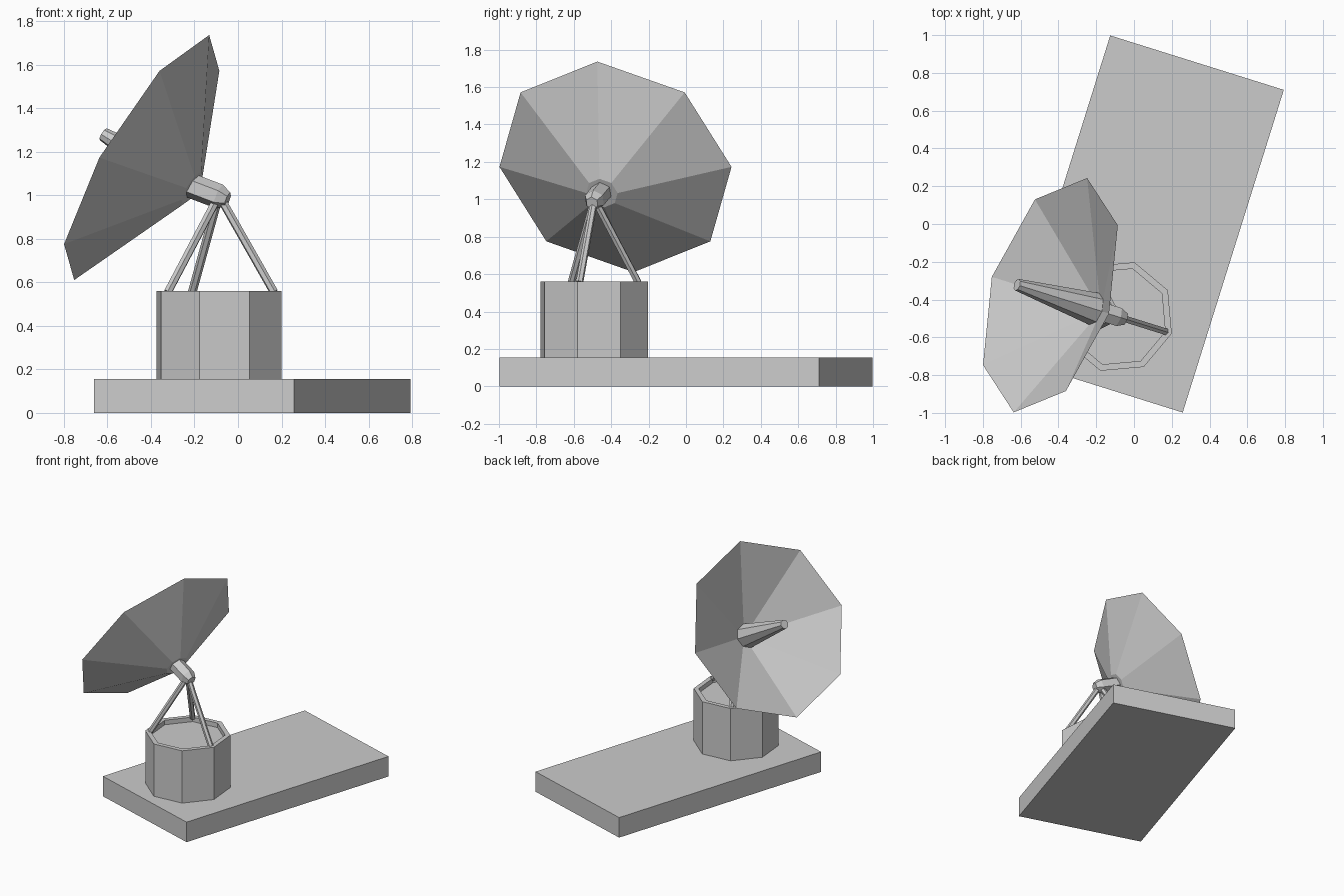
import bpy, bmesh
from math import cos, sin, pi, radians
from mathutils import Vector

if "Cube" in bpy.data.objects:
    bpy.data.objects.remove(bpy.data.objects["Cube"])

YAW = radians(162.6)                      # heading of the dish in plan
H = Vector((cos(YAW), sin(YAW), 0))       # horizontal heading
Z = Vector((0, 0, 1))
D = Vector((-0.0875, -0.49, 0))           # drum centre


def make_object(name, bm):
    me = bpy.data.meshes.new(name)
    bm.to_mesh(me)
    bm.free()
    ob = bpy.data.objects.new(name, me)
    bpy.context.collection.objects.link(ob)
    return ob


def lathe(name, profile, n, origin, axis, up, caps=True):
    """Facetted turned part: profile is (radius, distance along axis)."""
    axis = axis.normalized()
    u = (up - axis * up.dot(axis)).normalized()
    v = axis.cross(u)
    bm = bmesh.new()
    rings = []
    for r, t in profile:
        rings.append([bm.verts.new(origin + axis * t
                      + (u * cos(2 * pi * i / n) + v * sin(2 * pi * i / n)) * r)
                      for i in range(n)])
    for a, b in zip(rings, rings[1:]):
        for i in range(n):
            j = (i + 1) % n
            bm.faces.new((a[i], a[j], b[j], b[i]))
    if caps:
        bm.faces.new(rings[0][::-1])
        bm.faces.new(rings[-1])
    return make_object(name, bm)


# Base slab
bpy.ops.mesh.primitive_cube_add(size=1, location=(0.066, 0, 0.0775),
                                rotation=(0, 0, YAW - pi))
slab = bpy.context.object
slab.name = "base_slab"
slab.scale = (0.963, 1.79, 0.155)

# Octagonal drum with a shallow recessed top
lathe("drum", [(0.301, 0.155), (0.301, 0.56), (0.265, 0.56), (0.265, 0.525)],
      8, D, Z, H)

# Tripod legs, standing on rim corners
apex = D + Z * 1.0
for k, deg in enumerate((180, 45, -45)):
    a = YAW + radians(deg)
    out = Vector((cos(a), sin(a), 0))
    foot = D + out * 0.265 + Z * 0.555
    lathe(f"leg_{k + 1}", [(0.02, 0), (0.02, (apex - foot).length)],
          6, foot, apex - foot, out)

# Hub joining legs to dish, with a tapered rear end
tilt = radians(20)
lathe("hub", [(0.035, -0.045), (0.057, 0.0), (0.057, 0.19)], 6,
      D + Z * 0.995, H * cos(tilt) + Z * sin(tilt), Z)

# Eight-sided dish (thin sheet) and tapered feed on the same axis
elev = radians(30)
axis = H * cos(elev) + Z * sin(elev)
centre = Vector((-0.4425, -0.377, 1.1735))   # middle of the rim
lathe("dish", [(0.088, -0.28), (0.65, 0)], 8, centre, axis, Z, caps=False)
lathe("feed_horn", [(0.088, -0.28), (0.032, 0.214)], 8, centre, axis, Z)
